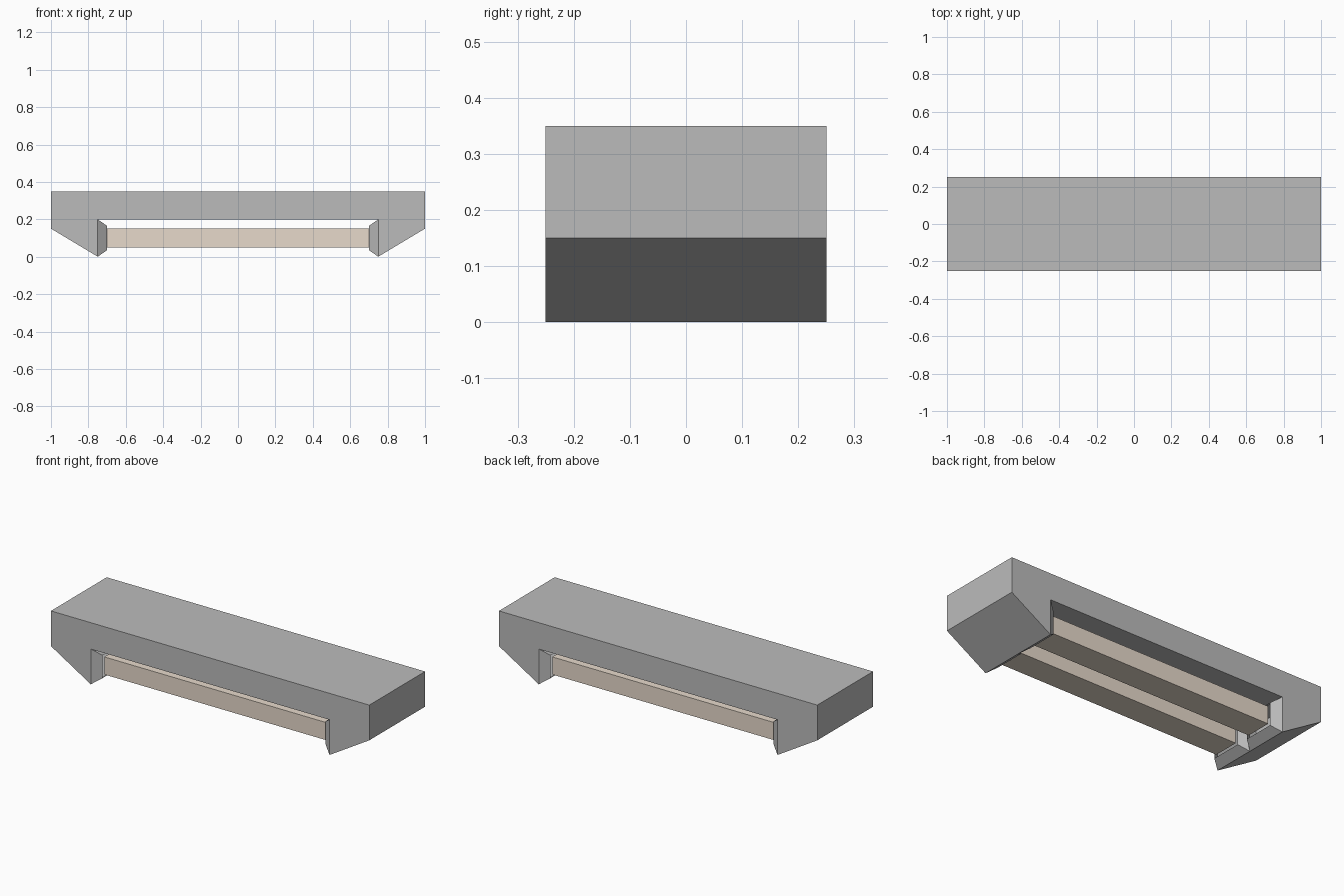
import bpy
import bmesh
from mathutils import Vector

if "Cube" in bpy.data.objects:
    bpy.data.objects.remove(bpy.data.objects["Cube"])


def material(name, rgb):
    m = bpy.data.materials.new(name)
    m.diffuse_color = (*rgb, 1.0)
    m.use_nodes = True
    m.node_tree.nodes["Principled BSDF"].inputs["Base Color"].default_value = m.diffuse_color
    return m


def add_object(name, bm, mat):
    mesh = bpy.data.meshes.new(name)
    bm.to_mesh(mesh)
    bm.free()
    mesh.materials.append(mat)
    obj = bpy.data.objects.new(name, mesh)
    bpy.context.collection.objects.link(obj)
    return obj


grey = material("stone_grey", (0.5, 0.5, 0.5))
beige = material("pale_beige", (0.8, 0.7, 0.6))

# Body: bridge-shaped profile extruded along y
half = [(0.75, 0.2), (0.75, 0.0), (1.0, 0.15), (1.0, 0.35)]
profile = half + [(-x, z) for x, z in reversed(half)]
bm = bmesh.new()
face = bm.faces.new([bm.verts.new((x, -0.25, z)) for x, z in profile])
ext = bmesh.ops.extrude_face_region(bm, geom=[face], use_keep_orig=True)
bmesh.ops.translate(bm, vec=(0, 0.5, 0),
                    verts=[v for v in ext["geom"] if isinstance(v, bmesh.types.BMVert)])
bmesh.ops.recalc_face_normals(bm, faces=bm.faces[:])


def inner_walls():
    bm.normal_update()
    return [f for f in bm.faces
            if abs(f.normal.x) > 0.99 and abs(f.calc_center_median().x) < 0.8]


# Bar sockets: each inner wall is split in two, then raised into tapered stubs
walls = inner_walls()
edges = list({e for f in walls for e in f.edges})
verts = list({v for f in walls for v in f.verts})
bmesh.ops.bisect_plane(bm, geom=walls + edges + verts,
                       plane_co=(0, 0, 0), plane_no=(0, 1, 0))
walls = inner_walls()
bmesh.ops.inset_individual(bm, faces=walls, thickness=0.05, depth=0.05)
# The bars close the stub ends
bmesh.ops.delete(bm, geom=inner_walls(), context='FACES')
add_object("body", bm, grey)

# Two bars spanning the gap between the sockets
for name, y in (("front_bar", -0.125), ("back_bar", 0.125)):
    bm = bmesh.new()
    bmesh.ops.create_cube(bm, size=1)
    bmesh.ops.scale(bm, vec=(1.4, 0.15, 0.1), verts=bm.verts[:])
    bmesh.ops.translate(bm, vec=Vector((0, y, 0.1)), verts=bm.verts[:])
    bm.normal_update()
    ends = [f for f in bm.faces if abs(f.normal.x) > 0.9]
    bmesh.ops.delete(bm, geom=ends, context='FACES')
    add_object(name, bm, beige)
